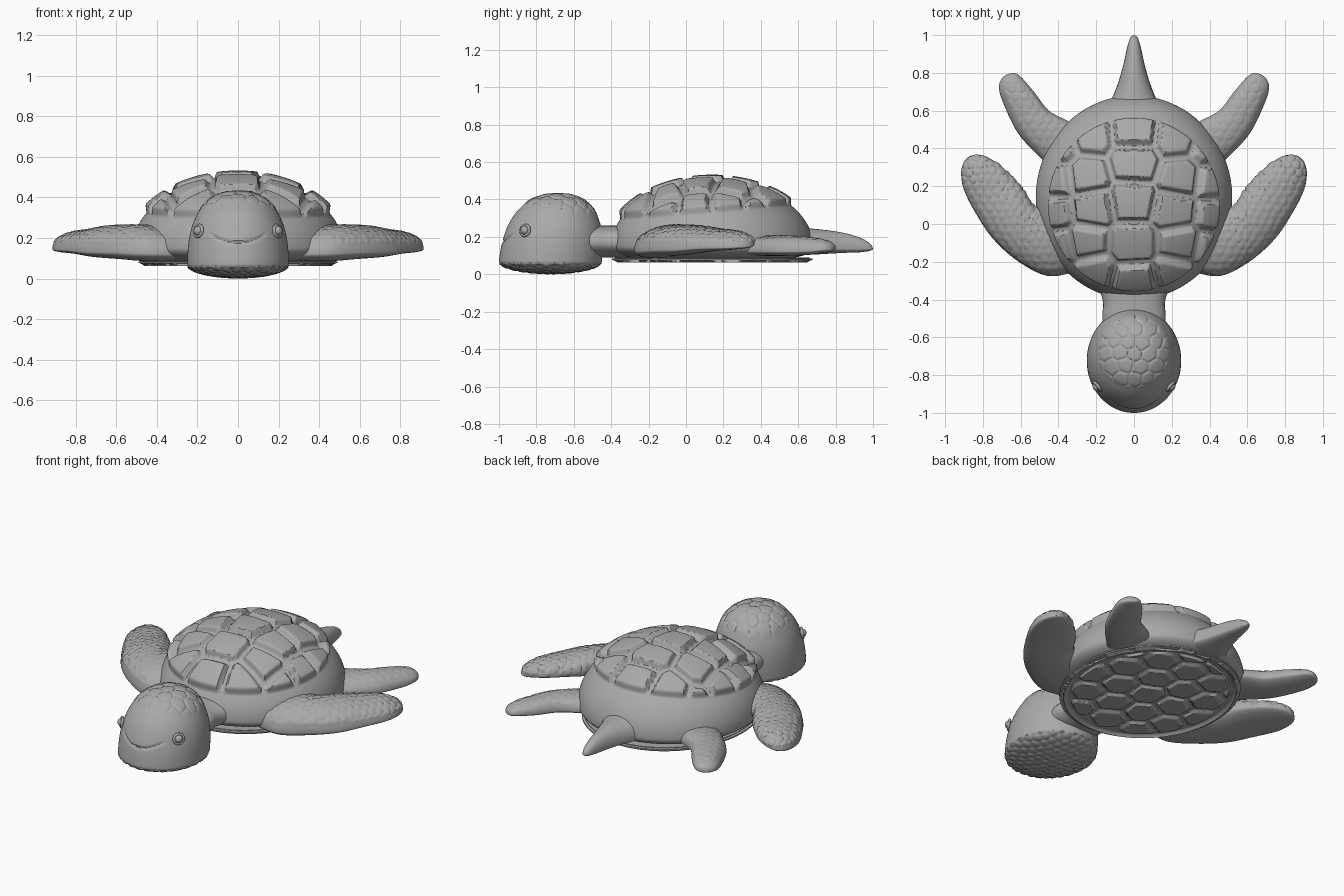
import bpy, bmesh, random
from math import sin, cos, pi, tau, hypot, radians
from mathutils import Vector
from mathutils.kdtree import KDTree

if "Cube" in bpy.data.objects:
    bpy.data.objects.remove(bpy.data.objects["Cube"])

random.seed(4)
grey = bpy.data.materials.new("dark_grey")
grey.diffuse_color = (0.4, 0.4, 0.4, 1)
grey.use_nodes = True
grey.node_tree.nodes["Principled BSDF"].inputs["Base Color"].default_value = grey.diffuse_color


# ---------- helpers ----------
def surface(f, nu, nv):
    """Closed tube/dome from f(u, v), u and v in 0..1, wrapped in v."""
    bm = bmesh.new()
    rows = [[bm.verts.new(f(i / nu, j / nv)) for j in range(nv)] for i in range(nu + 1)]
    for a, b in zip(rows, rows[1:]):
        for j in range(nv):
            k = (j + 1) % nv
            bm.faces.new((a[j], a[k], b[k], b[j]))
    bmesh.ops.remove_doubles(bm, verts=bm.verts, dist=1e-5)
    bmesh.ops.holes_fill(bm, edges=[e for e in bm.edges if e.is_boundary], sides=0)
    bmesh.ops.recalc_face_normals(bm, faces=bm.faces)
    bm.normal_update()
    return bm


def finish(bm, name, mirror=False):
    me = bpy.data.meshes.new(name)
    bm.to_mesh(me)
    bm.free()
    ob = bpy.data.objects.new(name, me)
    bpy.context.collection.objects.link(ob)
    if mirror:
        ob.modifiers.new("mirror", 'MIRROR')
    return ob


def smooth(t):
    t = max(0.0, min(1.0, t))
    return t * t * (3 - 2 * t)


def cells(seeds):
    """Distance to the nearest border between the cells of the seeds (plan view)."""
    kd = KDTree(len(seeds))
    for i, (x, y) in enumerate(seeds):
        kd.insert((x, y, 0), i)
    kd.balance()

    def dist(p):
        near = kd.find_n(Vector((p.x, p.y, 0)), 8)
        a, da = near[0][0], near[0][2]
        return min((d * d - da * da) / (2 * (b - a).length) for b, _, d in near[1:])
    return dist


def hex_seeds(x0, x1, y0, y1, step, jitter):
    out, row, y = [], 0, y0
    while y <= y1:
        x = x0 + (row % 2) * step / 2
        while x <= x1:
            out.append((x + random.uniform(-jitter, jitter), y + random.uniform(-jitter, jitter)))
            x += step
        y += step * 0.87
        row += 1
    return out


def relief(bm, dist, height, groove, bevel):
    """Raise plates along the normals, leaving grooves at cell borders."""
    normals = [v.normal.copy() for v in bm.verts]
    for v, n in zip(list(bm.verts), normals):
        v.co += n * height * smooth((dist(v.co) - groove) / bevel)


def spline(rows, t):
    s = t * (len(rows) - 1)
    i = min(int(s), len(rows) - 2)
    f = s - i
    a, b, c, d = (rows[max(0, min(len(rows) - 1, i + k))] for k in (-1, 0, 1, 2))
    return [0.5 * (2 * q + (r - p) * f + (2 * p - 5 * q + 4 * r - w) * f * f
                   + (3 * q - p - 3 * r + w) * f ** 3) for p, q, r, w in zip(a, b, c, d)]


def limb(stations, nu, nv, tilt=0.0):
    """Loft of lens sections: leading x,y, trailing x,y, edge z, rise above, drop below."""
    def f(u, v):
        lx, ly, tx, ty, z, up, down = spline(stations, u)
        c, s = cos(v * tau), sin(v * tau)
        k = (1 + c) / 2
        h = up * s ** 0.8 if s > 1e-9 else down * s
        return Vector((tx + (lx - tx) * k, ty + (ly - ty) * k, z + h - tilt * up * c))
    return surface(f, nu, nv)


# ---------- domed shell with raised scutes ----------
CY = 0.14


def plan_r(p, rx, ry, cy=CY):
    return hypot(p.x / rx, (p.y - cy) / ry)


def shell(u, v):
    a = pi / 2 - u / 0.85 * pi / 2 if u < 0.85 else -(u - 0.85) / 0.15 * pi / 2
    c = max(0.0, cos(a)) if u < 0.9999 else 0.0
    r, z = (c, 0.15 + 0.35 * sin(a)) if a > 0 else (c ** 0.3, 0.15 + 0.07 * sin(a))
    return Vector((0.52 * r * cos(v * tau), CY + 0.54 * r * sin(v * tau), z))


side = [(.23, .46), (.25, .24), (.22, .07), (.25, -.1), (.22, -.26),
        (.4, .4), (.41, .22), (.42, .05), (.4, -.13)]
scutes = [(0, .49), (0, .32), (-.01, .12), (-.01, -.1), (0, -.3)]
scutes += side + [(-x, y + .01) for x, y in side]
scute_d = cells(scutes)
bm = surface(shell, 125, 280)
relief(bm, lambda p: min(scute_d(p), (1 - plan_r(p, .465, .47, .105)) * 0.4) if p.z > 0.2 else -1,
       0.033, 0.009, 0.022)
finish(bm, "shell")

# ---------- belly plate with rim and plates ----------
belly_d = cells([(x, y + 0.14) for x, y in hex_seeds(-.51, .51, -.55, .56, .2, .02)])


def belly(u, v):
    r, z = (u / .45, .09) if u < .45 else (1, .09 - .016 * (u - .45) / .1) if u < .55 else ((1 - u) / .45, .077)
    return Vector((0.475 * r * cos(v * tau), CY + 0.52 * r * sin(v * tau), z))


def belly_dist(p):
    if p.z > 0.085:
        return -1
    r = plan_r(p, 0.475, 0.52)
    return max(min(belly_d(p), (0.93 - r) * 0.5), (r - 0.93) * 0.5)


bm = surface(belly, 120, 180)
relief(bm, belly_dist, 0.015, 0.012, 0.01)
finish(bm, "belly_plate")


# ---------- head with scales, jaw edge and smile ----------
def head(u, v):
    if u < 0.7:
        a = (1 - u / 0.7) * pi / 2
        h, k = max(0, sin(a)) ** (2 / 2.4), max(0, cos(a)) ** (2 / 2.4)
        z = 0.07 + 0.36 * h
    else:
        a = (u - 0.7) / 0.3 * pi / 2
        h, k = 0, max(0, cos(a))
        z = 0.07 - 0.065 * sin(a)
    if u in (0, 1):
        k = 0
    return Vector((0.25 * k * cos(v * tau), -0.725 + 0.04 * h + 0.275 * k * sin(v * tau), z))


crown_d = cells(hex_seeds(-.3, .3, -.95, -.4, .075, .012))
chin_d = cells(hex_seeds(-.3, .3, -1.05, -.4, .05, .008))
bm = surface(head, 120, 200)


def head_dist(p):
    if p.z < 0.06:
        return chin_d(p) * 0.8
    if p.z < 0.2:
        return -1
    return min(crown_d(p), (1 - hypot(p.x / .21, (p.y + .67) / .21)) * .06)


relief(bm, head_dist, 0.005, 0.001, 0.009)
for v in bm.verts:
    x, y, z = v.co
    if y < -0.85 and abs(x) < 0.15:
        d = abs(z - (0.175 + 2.4 * x * x))
        v.co.y += 0.008 * (1 - smooth(d / 0.012)) * smooth((0.15 - abs(x)) / 0.03)
finish(bm, "head")

# ---------- eyes and eyelids ----------
for s, label in ((1, "left"), (-1, "right")):
    at = Vector((s * .195, -.86, .235))
    rot = Vector((s * .75, -.6, .15)).to_track_quat('Z', 'Y')
    bpy.ops.mesh.primitive_uv_sphere_add(segments=24, ring_count=16, radius=.024, location=at)
    bpy.context.object.name = label + "_eye"
    bpy.ops.mesh.primitive_torus_add(major_segments=32, minor_segments=10, major_radius=.028,
                                     minor_radius=.008, location=at, rotation=rot.to_euler())
    bpy.context.object.name = label + "_eyelid"

# ---------- neck and tail ----------
neck = [(.165, -.56), (.168, -.48), (.163, -.43), (.172, -.38), (.2, -.3)]
finish(limb([(w, y, -w, y, .17, .09, .08) for w, y in neck], 24, 48), "neck")
tail = [(.16, .6, .12, .03), (.115, .67, .11, .03), (.08, .76, .1, .025), (.055, .85, .085, .02),
        (.04, .92, .065, .018), (.026, .97, .04, .012), (.014, .993, .018, .006), (0, 1, 0, 0)]
finish(limb([(w, y, -w, y, .135, up, dn) for w, y, up, dn in tail], 48, 32), "tail")

# ---------- flippers ----------
front = [(.30, -.25, .36, .10, .14, .11, .05), (.455, -.275, .47, .08, .145, .115, .055),
         (.61, -.20, .53, .10, .15, .11, .05), (.745, -.08, .585, .18, .15, .105, .04),
         (.84, .06, .645, .25, .155, .085, .03), (.90, .18, .72, .32, .155, .075, .022),
         (.915, .27, .79, .357, .155, .055, .016), (.90, .33, .835, .366, .155, .03, .01),
         (.87, .36, .87, .36, .155, 0, 0)]
rear = [(.38, .24, .24, .48, .13, .07, .03), (.475, .33, .35, .545, .13, .075, .03),
        (.61, .475, .45, .60, .13, .075, .03), (.69, .635, .53, .70, .13, .065, .025),
        (.715, .72, .595, .775, .135, .045, .018), (.70, .77, .635, .80, .135, .025, .01),
        (.67, .793, .67, .793, .135, 0, 0)]
for name, st, box, step, high, tilt in (("front_flippers", front, (.25, 1, -.35, .45), .045, .005, .18),
                                        ("rear_flippers", rear, (.2, .8, .2, .85), .05, .003, .1)):
    bm = limb(st, 110, 90, tilt)
    scale_d = cells(hex_seeds(*box, step, .009))
    relief(bm, lambda p: min(scale_d(p), (p.z - .165) * .5), high, .001, .008)
    finish(bm, name, mirror=True)

# ---------- shading ----------
for ob in bpy.data.objects:
    ob.data.materials.append(grey)
bpy.ops.object.select_all(action='SELECT')
bpy.context.view_layer.objects.active = bpy.data.objects["shell"]
bpy.ops.object.shade_smooth_by_angle(angle=radians(40))
